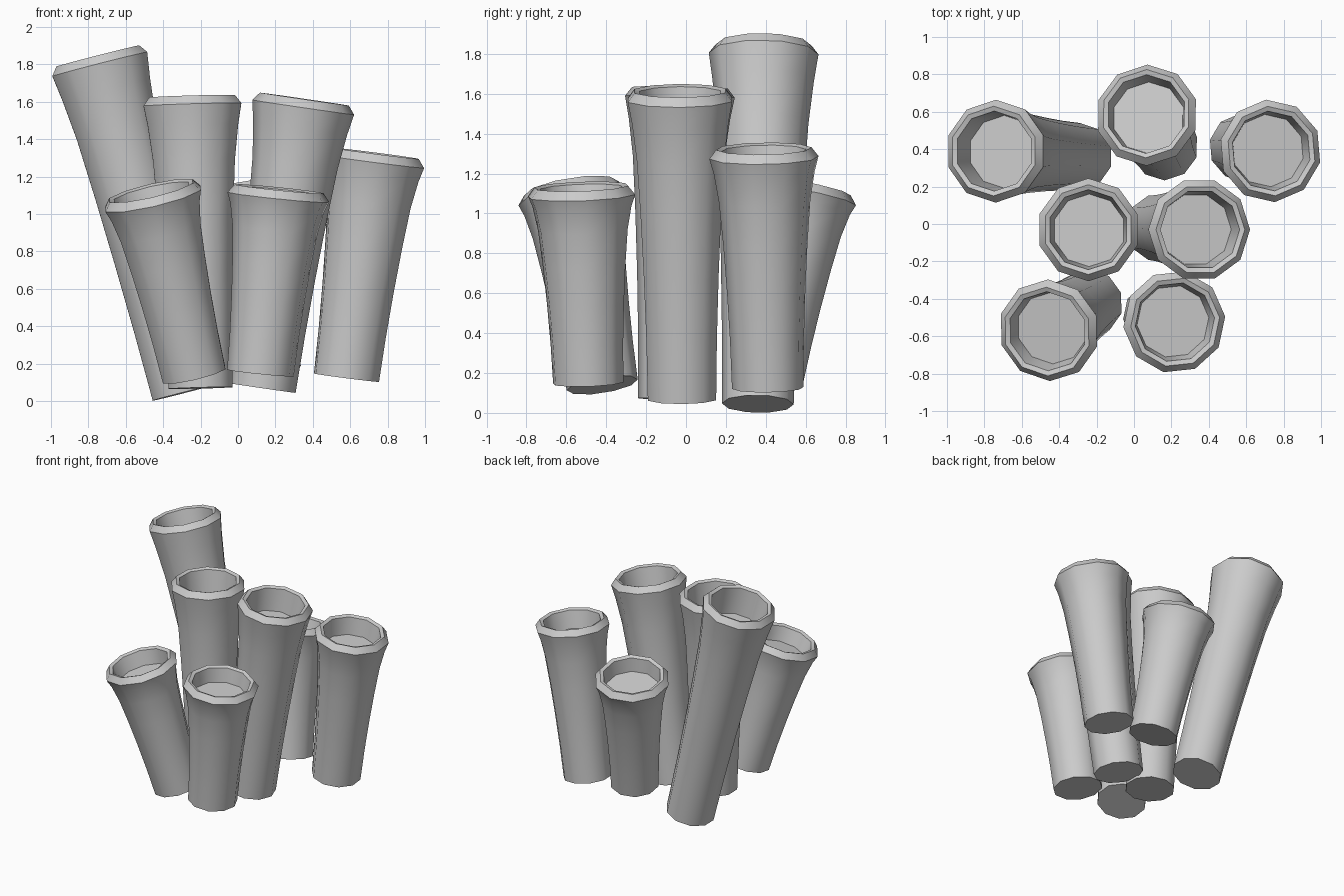
import bpy, bmesh, math
from mathutils import Vector

if "Cube" in bpy.data.objects:
    bpy.data.objects.remove(bpy.data.objects["Cube"])

SIDES = 10

# Outer wall: (fraction of length, radius)
WALL = [(0, .180), (.2, .186), (.4, .197), (.6, .212), (.78, .230), (.9, .254)]


def tube(name, base, top, spin):
    """Flared, hollow-topped tube whose axis runs from base to top."""
    base, top = Vector(base), Vector(top)
    axis = top - base
    length = axis.length
    rot = Vector((0, 0, 1)).rotation_difference(axis)
    # Wall, bevelled lip, then down into the shallow cup
    profile = [(f * length, r) for f, r in WALL]
    profile += [(length - .045, .275), (length, .240), (length - .01, .214),
                (length - .12 * length, .194)]
    bm = bmesh.new()
    rings = []
    for h, r in profile:
        ring = []
        for i in range(SIDES):
            a = math.radians(spin) + math.tau * i / SIDES
            ring.append(bm.verts.new(base + rot @ Vector((r * math.cos(a), r * math.sin(a), h))))
        rings.append(ring)
    for lo, hi in zip(rings, rings[1:]):
        for i in range(SIDES):
            j = (i + 1) % SIDES
            bm.faces.new((lo[i], lo[j], hi[j], hi[i]))
    # Underside cap and cup floor
    bm.faces.new(rings[0][::-1])
    bm.faces.new(rings[-1])
    mesh = bpy.data.meshes.new(name)
    bm.to_mesh(mesh)
    bm.free()
    obj = bpy.data.objects.new(name, mesh)
    bpy.context.collection.objects.link(obj)
    bpy.ops.object.select_all(action='DESELECT')
    obj.select_set(True)
    bpy.context.view_layer.objects.active = obj
    bpy.ops.object.shade_smooth_by_angle(angle=math.radians(38))


# Cluster of seven tubes: name, base centre, top centre, spin
tube("tall_left_tube", (-.29, .36, .045), (-.75, .39, 1.845), 90)
tube("centre_tube", (-.20, -.06, .07), (-.245, -.03, 1.63), 90)
tube("centre_right_tube", (.13, -.02, .07), (.355, -.03, 1.615), 0)
tube("front_left_tube", (-.235, -.42, .14), (-.465, -.575, 1.125), 90)
tube("front_tube", (.12, -.49, .15), (.22, -.525, 1.135), 6)
tube("right_tube", (.58, .41, .125), (.735, .39, 1.325), 95)
tube("back_tube", (.165, .41, .18), (.065, .59, 1.135), 90)
